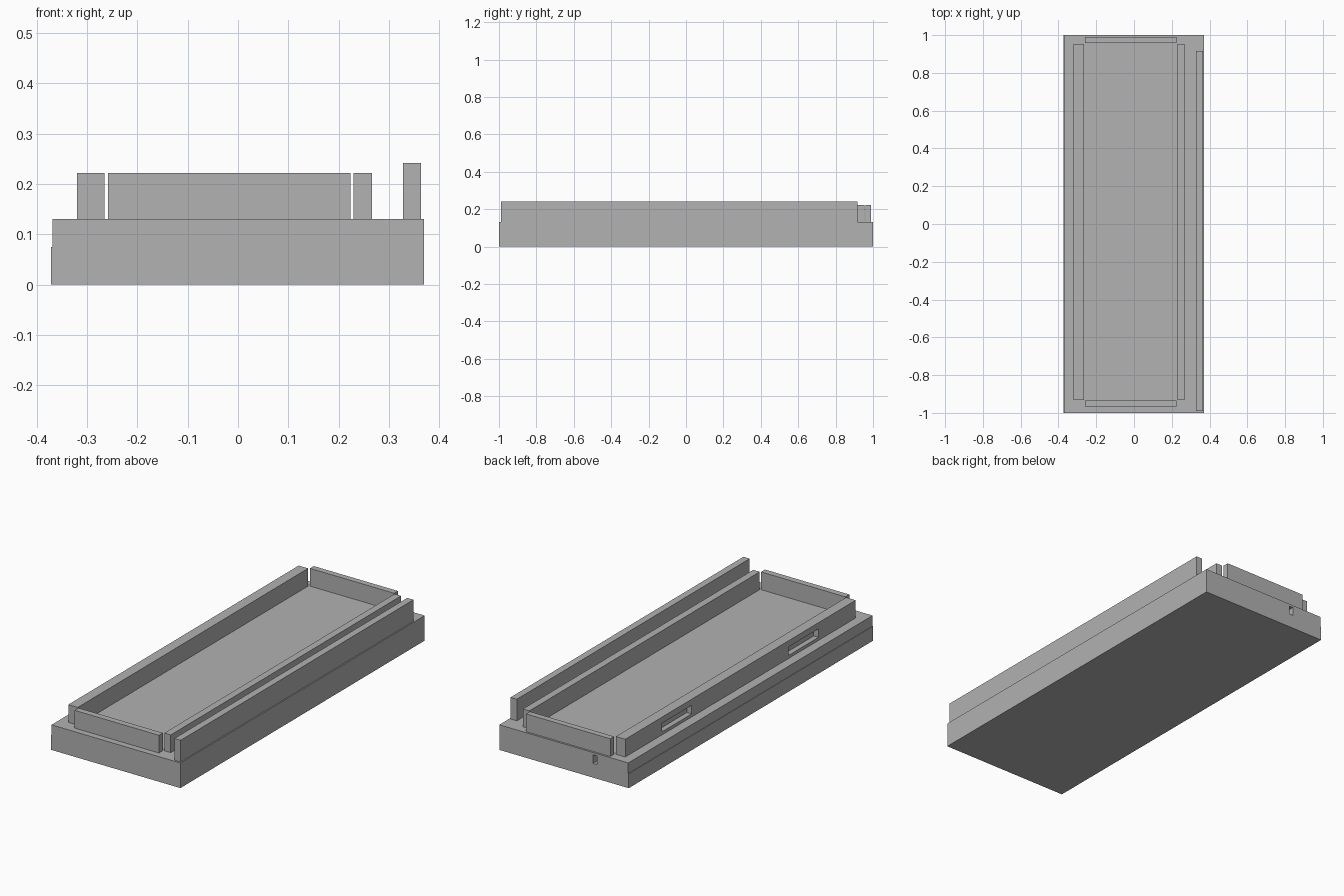
import bpy
import bmesh

cube = bpy.data.objects.get("Cube")
if cube:
    bpy.data.objects.remove(cube, do_unlink=True)

# Single grey material
grey = bpy.data.materials.new("plain grey")
grey.use_nodes = True
colour = (0.445, 0.445, 0.445, 1)
grey.diffuse_color = colour
grey.node_tree.nodes["Principled BSDF"].inputs["Base Color"].default_value = colour


def prism(name, outline, y0, y1):
    """Extrude an x-z outline from y0 to y1."""
    bm = bmesh.new()
    face = bm.faces.new([bm.verts.new((x, y0, z)) for x, z in outline])
    new = bmesh.ops.extrude_face_region(bm, geom=[face])["geom"]
    verts = [g for g in new if isinstance(g, bmesh.types.BMVert)]
    bmesh.ops.translate(bm, verts=verts, vec=(0, y1 - y0, 0))
    bmesh.ops.recalc_face_normals(bm, faces=bm.faces)
    mesh = bpy.data.meshes.new(name)
    bm.to_mesh(mesh)
    bm.free()
    mesh.materials.append(grey)
    obj = bpy.data.objects.new(name, mesh)
    bpy.context.collection.objects.link(obj)
    return obj


def box(name, x, y, z):
    outline = [(x[0], z[0]), (x[1], z[0]), (x[1], z[1]), (x[0], z[1])]
    return prism(name, outline, *y)


def cut(obj, x, y, z):
    """Subtract a box from obj and discard the cutter."""
    cutter = box("cutter", x, y, z)
    cutter.hide_render = True
    mod = obj.modifiers.new("recess", 'BOOLEAN')
    mod.operation = 'DIFFERENCE'
    mod.solver = 'EXACT'
    mod.object = cutter
    bpy.context.view_layer.objects.active = obj
    bpy.ops.object.modifier_apply(modifier=mod.name)
    bpy.data.objects.remove(cutter, do_unlink=True)


BASE_TOP, RIM_TOP, RAIL_TOP = 0.13, 0.222, 0.242
RIM = (BASE_TOP, RIM_TOP)
LONG = (-0.932, 0.954)

# Base slab with a fine ledge along one long side
base = prism("base", [(-0.372, 0), (0.37, 0), (0.37, BASE_TOP),
                      (-0.369, BASE_TOP), (-0.369, 0.075), (-0.372, 0.075)], -1, 1)
# Small port in the back face
cut(base, (-0.19, -0.167), (0.93, 1.1), (0.073, 0.118))

# Rim walls around the tray
thick_wall = box("thick_side_wall", (-0.32, -0.266), LONG, RIM)
box("thin_side_wall", (0.23, 0.267), LONG, RIM)
box("front_wall", (-0.259, 0.224), (-0.967, -0.935), RIM)
box("back_wall", (-0.259, 0.224), (0.959, 0.99), RIM)

# Two shallow grip slots on the outside of the thick wall
for centre in (0.533, -0.505):
    cut(thick_wall, (-0.4, -0.293), (centre - 0.122, centre + 0.122), (0.146, 0.19))

# Taller outer rail
box("outer_rail", (0.328, 0.364), (-0.99, 0.917), (BASE_TOP, RAIL_TOP))
